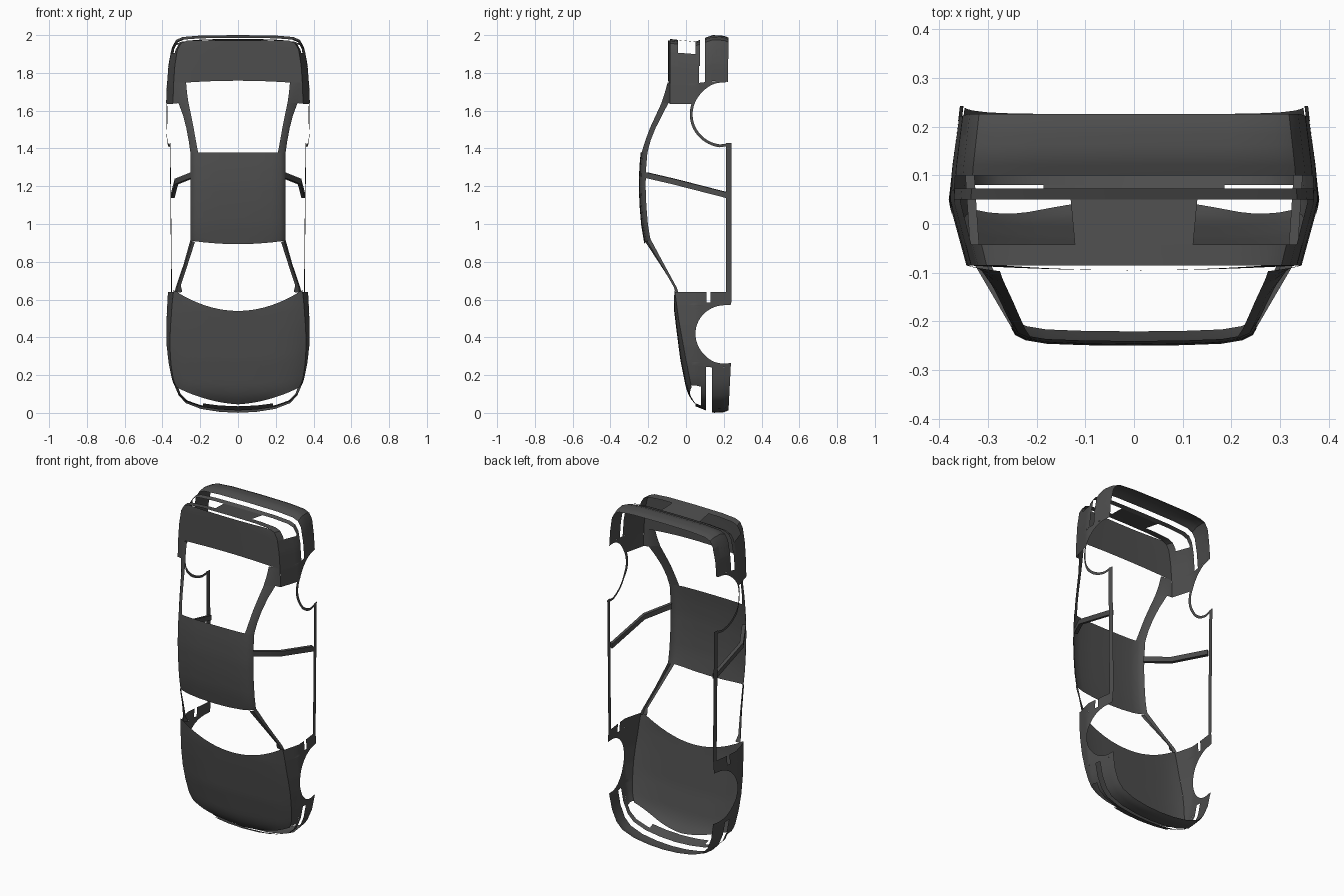
import bpy, bmesh, math
from mathutils import Vector

cube = bpy.data.objects.get("Cube")
if cube:
    bpy.data.objects.remove(cube)

paint = bpy.data.materials.new("dark_grey_paint")
paint.use_nodes = True
colour = (0.075, 0.075, 0.075, 1)
paint.diffuse_color = colour
paint.node_tree.nodes["Principled BSDF"].inputs["Base Color"].default_value = colour


def lerp(keys, v):
    """Piecewise linear lookup in (position, value) pairs."""
    for (a, fa), (b, fb) in zip(keys, keys[1:]):
        if v <= b:
            return fa + (fb - fa) * max(0, (v - a) / (b - a))
    return keys[-1][1]


def span(a, b, n):
    return [a + (b - a) * i / n for i in range(n + 1)]


# Half-width along the length, and how the flank tapers with height
PLAN = [(0, 0), (.005, .1), (.02, .2), (.05, .28), (.09, .32), (.16, .35), (.25, .367),
        (.35, .378), (.45, .38), (.57, .376), (.65, .37), (1.42, .378), (1.6, .382),
        (1.74, .378), (1.85, .37), (1.94, .355), (1.975, .335), (1.99, .3), (1.998, .2), (2, 0)]
TAPER = [(-.09, .9), (.05, 1), (.12, .985), (.24, .945)]
TUCK = [(-.09, .02), (.05, .035), (.1, .015), (.14, 0), (.2, .003), (.24, .02)]
FENDER_TOP = [(.11, .03), (.3, -.005), (.5, -.04), (.65, -.06)]
HOOD_LINE = [(.045, .05), (.08, .02), (.13, 0), (.28, -.03), (.45, -.052), (.55, -.064), (.66, -.066)]
ROOF_LINE = [(.89, -.22), (1, -.238), (1.1, -.246), (1.2, -.25), (1.3, -.247), (1.38, -.24)]
NOSE = [p[0] for p in PLAN[:6]]
TAIL = [p[0] for p in PLAN[-6:]]
DECK = -.085


def skin(y, z):
    """Point on the outer flank surface."""
    s = z - 1
    return Vector((lerp(PLAN, z) * lerp(TAPER, y), y, z - lerp(TUCK, y) * math.copysign(s ** 4, s)))


def finish(name, bm, closed=False):
    if closed:
        bmesh.ops.recalc_face_normals(bm, faces=bm.faces)
    else:
        bm.normal_update()
        for f in bm.faces:
            if f.normal.dot(f.calc_center_median() - Vector((0, .1, 1))) < 0:
                f.normal_flip()
    me = bpy.data.meshes.new(name)
    bm.to_mesh(me)
    bm.free()
    me.materials.append(paint)
    ob = bpy.data.objects.new(name, me)
    bpy.context.collection.objects.link(ob)
    mod = ob.modifiers.new("mirror", 'MIRROR')
    mod.use_clip = True
    bpy.ops.object.select_all(action='DESELECT')
    ob.select_set(True)
    bpy.context.view_layer.objects.active = ob
    bpy.ops.object.shade_smooth_by_angle(angle=math.radians(35))


def sheet(name, rows, closed=False):
    """Skin rows of points; closed rows make a capped bar."""
    bm = bmesh.new()
    vs = [[bm.verts.new(p) for p in row] for row in rows]
    for a, b in zip(vs, vs[1:]):
        n = len(a)
        for i in range(n if closed else n - 1):
            j = (i + 1) % n
            bm.faces.new((a[i], a[j], b[j], b[i]))
    if closed:
        bm.faces.new(vs[0])
        bm.faces.new(vs[-1])
    else:
        bmesh.ops.remove_doubles(bm, verts=bm.verts, dist=.0001)
    finish(name, bm, closed)


def flank(name, zs, top, bottom, n=6):
    """Strip of the flank between two heights, each a number or a rule of z."""
    def at(h, z):
        return h(z) if callable(h) else h
    sheet(name, [[skin(y, z) for y in span(at(top, z), at(bottom, z), n)] for z in zs])


def arch(y, z0, r, base):
    def edge(z):
        d = r * r - (z - z0) ** 2
        return y - math.sqrt(d) if d > 0 else base
    return edge


def fender_top(z):
    return lerp(FENDER_TOP, z)


front_arch = arch(.205, .415, .155, .238)
rear_arch = arch(.2, .585 + 1, .165, .222)

# Nose and front bumper, with the trim slot and lamp openings left open
flank("front_bumper", NOSE + [.2, .24], .137, lambda z: .225 + .05 * z)
flank("nose_band", NOSE + [.2, .24], .08, .105, 2)
flank("nose_centre", [0, .005, .018], .05, .08, 2)
flank("fender_nose", span(.125, .24, 4), fender_top, .08)

# Front fender around the wheel arch
arch_z = [.415 - .155 * math.cos(a) for a in span(.02, math.pi - .02, 28)]
flank("front_fender", [.24, .258] + arch_z + [.572, .585], fender_top, front_arch, 10)
flank("fender_tail_upper", [.585, .61, .64], fender_top, .108)
flank("fender_tail_lower", [.585, .61, .64], .13, .24)
flank("sill", span(.64, 1.43, 8), .212, .242, 1)

# Hood, bowed across its width and along its rear edge
rows = []
for v in span(0, 1, 20):
    zc, ze = .045 + .495 * v, .115 + .535 * v
    edge = skin(fender_top(ze), ze)
    row = []
    for t in span(0, 1, 12):
        z = zc + (ze - zc) * t * t
        y = lerp(HOOD_LINE, z)
        row.append((edge.x * t, y + (edge.y - y) * t ** 4, z + (edge.z - ze) * t))
    rows.append(row)
sheet("hood", rows)

# Windscreen pillar
sheet("front_pillar", [
    [(.295, -.05, .64), (.325, -.055, .635), (.338, -.04, .635)],
    [(.303, -.066, .675), (.322, -.064, .665), (.33, -.048, .662)],
    [(.265, -.14, .79), (.28, -.135, .79), (.287, -.118, .79)],
    [(.228, -.215, .905), (.244, -.206, .91), (.252, -.185, .915)]])

# Roof with rounded edge rails
SECTION = [(0, 0), (.1, .001), (.18, .004), (.222, .011), (.244, .022), (.252, .036)]
sheet("roof", [[(x, lerp(ROOF_LINE, z) + d, z + (.3 * x * x if z < .9 else 0)) for x, d in SECTION]
               for z in span(.893, 1.378, 14)])

# Rear window pillar, flowing into the shoulder
sheet("rear_pillar", [
    [(.21, -.236, 1.375), (.238, -.224, 1.375), (.252, -.204, 1.378)],
    [(.223, -.216, 1.44), (.247, -.206, 1.44), (.261, -.188, 1.44)],
    [(.235, -.19, 1.51), (.258, -.18, 1.51), (.274, -.16, 1.51)],
    [(.248, -.16, 1.575), (.272, -.148, 1.575), (.291, -.127, 1.575)],
    [(.262, -.13, 1.64), (.288, -.115, 1.64), (.315, -.093, 1.64)]])
sheet("rear_shoulder", [
    [(.262, -.13, 1.64), (.288, -.115, 1.64), (.315, -.093, 1.64), skin(DECK, 1.64)],
    [(.27, -.112, 1.695), (.295, -.103, 1.695), (.32, -.091, 1.695), skin(DECK, 1.695)],
    [(.275, -.097, 1.75), (.297, -.094, 1.75), (.322, -.09, 1.75), skin(DECK, 1.75)]])

# Boot lid
rows = []
for z in span(1.75, 1.94, 6) + TAIL[1:4]:
    e = skin(DECK, z)
    k = max(0, (1.85 - z) / .1)
    rows.append([(e.x * t, DECK - .01 * (1 - t * t), e.z + .015 * k * (1 - t * t)) for t in span(0, 1, 10)])
sheet("boot_lid", rows)

# Rear flank, tail openings and bumper
quarter_z = [1.585 + .165 * math.sin(a) for a in span(.34, 1.56, 12)]
flank("rear_quarter", quarter_z + [1.756], DECK, rear_arch, 10)
side = span(1.756, 1.925, 6)
flank("quarter_upper", side, DECK, .07)
flank("tail_lip", [1.925] + TAIL, DECK, -.042, 2)
flank("tail_band", [1.925] + TAIL, .05, .073, 2)
flank("tail_centre_panel", [1.9987, 1.9994, 2], -.042, .05, 2)
flank("rear_bumper", side + TAIL, .1, lambda z: .222 if z < 1.9 else .226)

# Rear wheel arch rim running down to the sill
rim = []
for a in span(.34, -1.45, 20):
    rim.append([skin(.2 - r * math.cos(a), 1.585 + r * math.sin(a)) for r in (.165, .18)])
rim.append([skin(.242, 1.43), skin(.242, 1.415)])
sheet("rear_arch_rim", rim)

# Door pillar, bent at the waist
PATH = [(.252, -.212, 1.258), (.335, -.07, 1.225), (.354, .215, 1.152)]
sheet("door_pillar", [[(x + dx, y - dx * .6, z + dz) for dx, dz in
                       ((0, -.015), (0, .015), (-.018, .015), (-.018, -.015))]
                      for x, y, z in PATH], closed=True)
